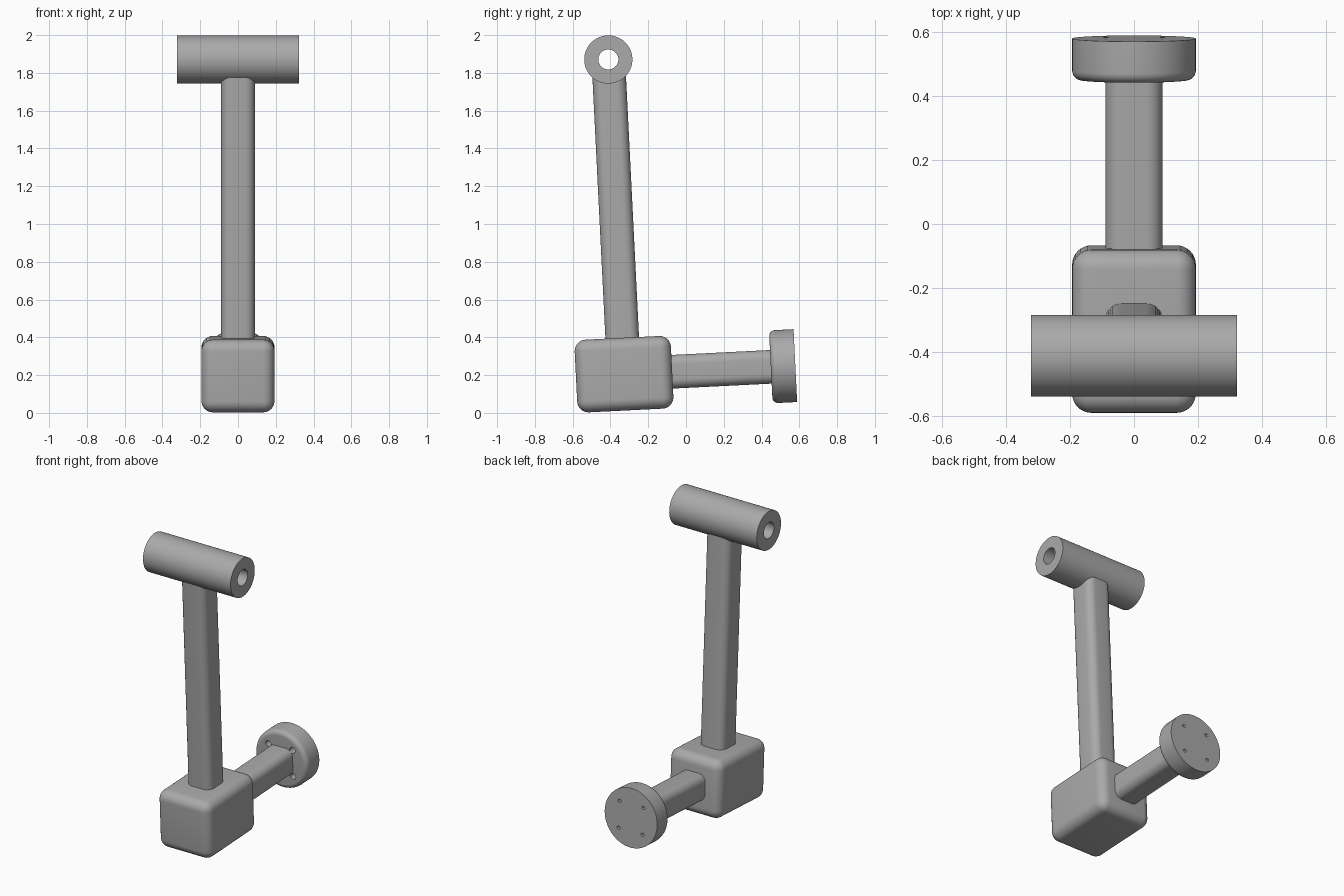
import bpy, bmesh, math
from mathutils import Matrix, Vector

if "Cube" in bpy.data.objects:
    bpy.data.objects.remove(bpy.data.objects["Cube"])

grey = bpy.data.materials.new("plain grey")
grey.use_nodes = True
colour = (0.4, 0.4, 0.4, 1)
grey.diffuse_color = colour
grey.node_tree.nodes["Principled BSDF"].inputs["Base Color"].default_value = colour

# The whole assembly leans about x; its local origin is the block centre
LEAN = Matrix.Translation((0, -0.328, 0.205)) @ Matrix.Rotation(math.radians(2.86), 4, "X")
ALONG_X = Matrix.Rotation(math.pi / 2, 4, "Y")
ALONG_Y = Matrix.Rotation(-math.pi / 2, 4, "X")


def finish(name, bm):
    bmesh.ops.recalc_face_normals(bm, faces=bm.faces)
    mesh = bpy.data.meshes.new(name)
    bm.to_mesh(mesh)
    bm.free()
    mesh.materials.append(grey)
    obj = bpy.data.objects.new(name, mesh)
    obj.matrix_world = LEAN
    bpy.context.collection.objects.link(obj)
    return obj


def smooth(obj):
    bpy.ops.object.select_all(action="DESELECT")
    obj.select_set(True)
    bpy.context.view_layer.objects.active = obj
    bpy.ops.object.shade_smooth_by_angle(angle=math.radians(30))


def rounded_box(name, size, centre, radius, axis=None):
    """Box with all edges rounded, or only those running along one axis."""
    bm = bmesh.new()
    bmesh.ops.create_cube(bm, size=1, matrix=Matrix.Translation(centre) @ Matrix.Diagonal((*size, 1)))
    edges = [e for e in bm.edges
             if axis is None or abs((e.verts[0].co - e.verts[1].co).normalized()[axis]) > 0.9]
    bmesh.ops.bevel(bm, geom=edges, offset=radius, segments=8, profile=0.5, affect="EDGES")
    smooth(finish(name, bm))


def lathe(name, profile, matrix, closed=True, steps=96):
    """Spin a (radius, height) profile about z, then place it."""
    bm = bmesh.new()
    verts = [bm.verts.new((r, 0, h)) for r, h in profile]
    pairs = list(zip(verts, verts[1:]))
    if closed:
        pairs.append((verts[-1], verts[0]))
    edges = [bm.edges.new(p) for p in pairs]
    bmesh.ops.spin(bm, geom=verts + edges, axis=(0, 0, 1), cent=(0, 0, 0),
                   angle=math.tau, steps=steps, use_duplicate=False)
    bmesh.ops.remove_doubles(bm, verts=bm.verts, dist=1e-5)
    bm.transform(matrix)
    return finish(name, bm)


# Block and the two square arms with rounded corners
ARM = 0.178
rounded_box("base_block", (0.386, 0.51, 0.385), (0, 0, 0), 0.06)
rounded_box("upright_arm", (ARM, ARM, 1.49), (0, 0, 0.853), 0.05, axis=2)
rounded_box("rear_arm", (ARM, 0.7, ARM), (0, 0.45, 0), 0.05, axis=1)

# Cross tube at the top, open at both ends
HALF, OUTER, BORE = 0.322, 0.1275, 0.053
tube = lathe("cross_tube", [(BORE, -HALF), (OUTER, -HALF), (OUTER, HALF), (BORE, HALF)],
             Matrix.Translation((0, 0, 1.668)) @ ALONG_X)
smooth(tube)

# Round flange with a filleted inner rim
R, T, F = 0.193, 0.13, 0.03
arc = [(R - F + F * math.sin(a), F - F * math.cos(a))
       for a in (math.pi / 2 * i / 8 for i in range(9))]
to_flange = Matrix.Translation((0, 0.778, 0)) @ ALONG_Y
flange = lathe("end_flange", [(0, 0)] + arc + [(R, T), (0, T)], to_flange, closed=False)

# Four stepped screw holes through the flange
bpy.context.view_layer.update()
for sx in (-1, 1):
    for sz in (-1, 1):
        hole = [(0, -0.05), (0.02, -0.05), (0.02, 0.06), (0.011, 0.06), (0.011, 0.2), (0, 0.2)]
        cutter = lathe("hole_cutter", hole,
                       to_flange @ Matrix.Translation((0.088 * sx, 0.088 * sz, 0)),
                       closed=False, steps=24)
        cutter.hide_render = True
        cut = flange.modifiers.new("hole", "BOOLEAN")
        cut.operation, cut.solver, cut.object = "DIFFERENCE", "EXACT", cutter
        bpy.context.view_layer.objects.active = flange
        bpy.ops.object.modifier_apply(modifier=cut.name)
        bpy.data.objects.remove(cutter)
smooth(flange)
